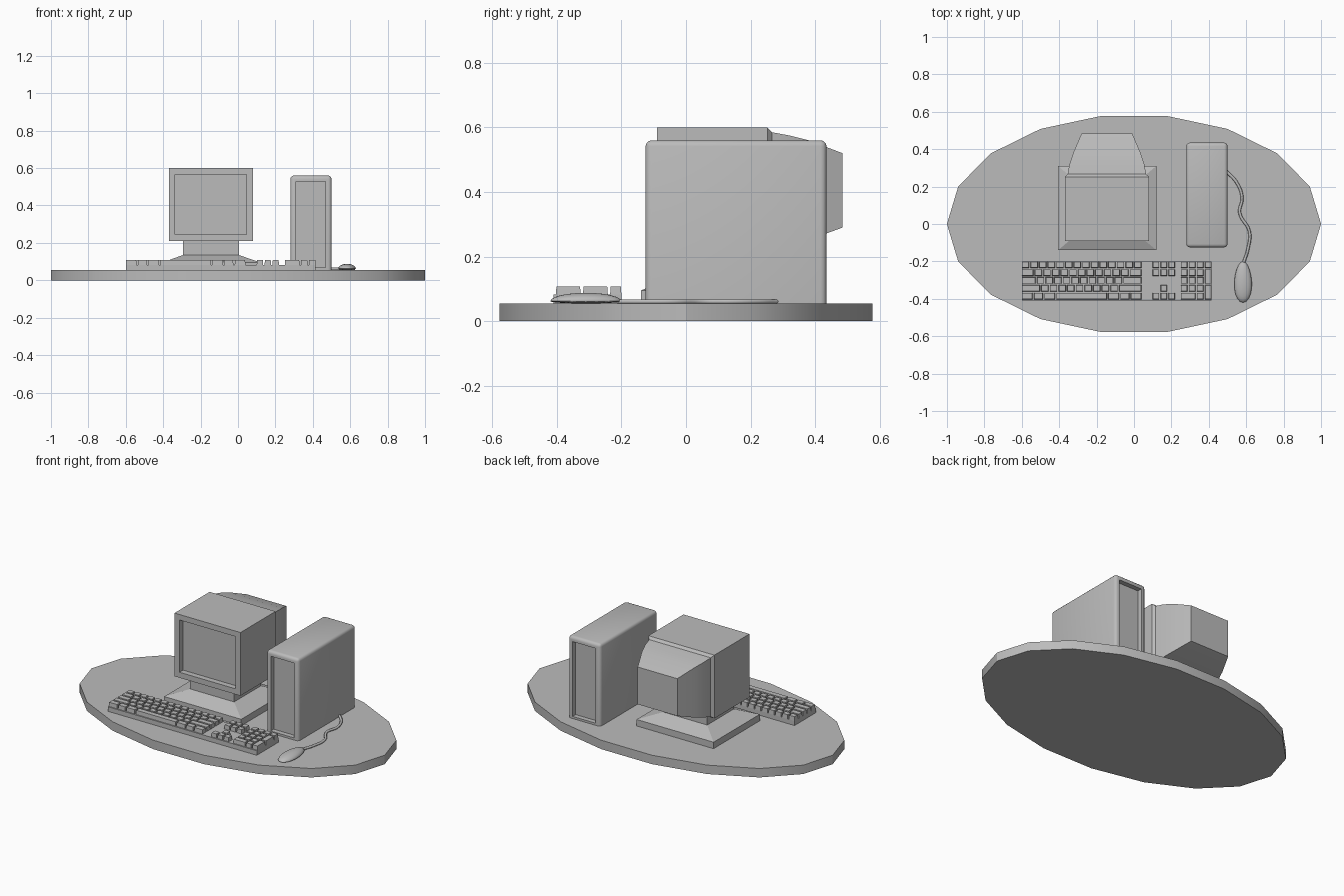
import bpy, bmesh, math
from mathutils import Vector

if "Cube" in bpy.data.objects:
    bpy.data.objects.remove(bpy.data.objects["Cube"], do_unlink=True)

grey = bpy.data.materials.new("plain grey")
grey.use_nodes = True
GREY = (0.5, 0.5, 0.5, 1)
grey.diffuse_color = GREY
grey.node_tree.nodes["Principled BSDF"].inputs["Base Color"].default_value = GREY
DESK = 0.055


def finish(bm, name, angle=32):
    bmesh.ops.recalc_face_normals(bm, faces=bm.faces)
    mesh = bpy.data.meshes.new(name)
    bm.to_mesh(mesh)
    bm.free()
    mesh.shade_smooth()
    mesh.set_sharp_from_angle(angle=math.radians(angle))
    mesh.materials.append(grey)
    obj = bpy.data.objects.new(name, mesh)
    bpy.context.collection.objects.link(obj)
    return obj


def loft(loops, bm=None):
    """Skin a row of equal point loops and cap both ends."""
    bm = bm or bmesh.new()
    rings = [[bm.verts.new(p) for p in loop] for loop in loops]
    for a, b in zip(rings, rings[1:]):
        for i in range(len(a)):
            j = (i + 1) % len(a)
            bm.faces.new((a[i], a[j], b[j], b[i]))
    bm.faces.new(rings[0])
    bm.faces.new(rings[-1])
    bmesh.ops.recalc_face_normals(bm, faces=bm.faces)
    return bm


def flat_rect(x0, x1, y0, y1, z):
    return [(x0, y0, z), (x1, y0, z), (x1, y1, z), (x0, y1, z)]


def upright_rect(x0, x1, z0, z1, y):
    return [(x0, y, z0), (x1, y, z0), (x1, y, z1), (x0, y, z1)]


def box(x0, x1, y0, y1, z0, z1, bm=None):
    return loft([flat_rect(x0, x1, y0, y1, z) for z in (z0, z1)], bm)


def recess(bm, side, border, depth):
    """Sink a panel into the outermost face looking along side (+1 back, -1 front)."""
    face = max((f for f in bm.faces if f.normal.y * side > 0.99),
               key=lambda f: f.calc_area())
    bmesh.ops.inset_region(bm, faces=[face], thickness=border, use_even_offset=True)
    new = bmesh.ops.extrude_discrete_faces(bm, faces=[face])["faces"]
    bmesh.ops.translate(bm, verts=new[0].verts[:], vec=(0, -side * depth, 0))


# Oval table top
oval = [(math.cos(math.tau * i / 18), 0.587 * math.sin(math.tau * i / 18)) for i in range(18)]
finish(loft([[(x, y, z) for x, y in oval] for z in (0, DESK)]), "table_top")

# Monitor housing with tapered tube cover and sunken screen
housing = loft([
    upright_rect(-0.37, 0.08, 0.21, 0.60, -0.09),
    upright_rect(-0.37, 0.08, 0.21, 0.60, 0.252),
    upright_rect(-0.355, 0.065, 0.222, 0.585, 0.266),
    upright_rect(-0.345, 0.055, 0.235, 0.575, 0.32),
    upright_rect(-0.325, 0.035, 0.252, 0.56, 0.38),
    upright_rect(-0.28, -0.01, 0.29, 0.52, 0.485)])
recess(housing, -1, 0.034, 0.035)
finish(housing, "monitor_housing")

# Monitor stand
finish(loft([flat_rect(-0.405, 0.12, -0.14, 0.31, DESK),
             flat_rect(-0.405, 0.12, -0.14, 0.31, 0.095),
             flat_rect(-0.295, 0.005, -0.045, 0.215, 0.135)]), "monitor_base", 8)
finish(box(-0.295, 0.005, -0.045, 0.215, 0.13, 0.212), "monitor_neck")

# Computer tower, rounded except underneath, with sunken front and back panels
tower = box(0.28, 0.5, -0.125, 0.435, DESK, 0.56)
edges = [e for e in tower.edges if any(v.co.z > 0.5 for v in e.verts)]
bmesh.ops.bevel(tower, geom=edges, offset=0.018, segments=3, profile=0.5, affect='EDGES')
tower.normal_update()
for side in (-1, 1):
    recess(tower, side, 0.013, 0.03)
finish(tower, "computer_tower")

# Keyboard body
finish(box(-0.6, 0.415, -0.41, -0.2, DESK, 0.083), "keyboard_body")

# Keyboard keys
PITCH, GAP = 0.042, 0.007
keys = bmesh.new()


def key(x0, x1, row, rows=1):
    top = -0.2 - row * PITCH
    bottom = top - rows * PITCH
    loft([flat_rect(x0, x1 - GAP, bottom + GAP, top, 0.083),
          flat_rect(x0 + 0.002, x1 - GAP - 0.002, bottom + GAP + 0.002, top - 0.002, 0.108)], keys)


def key_row(row, x0, widths):
    for w in widths:
        key(x0, x0 + w, row)
        x0 += w


U = 0.0457
main_rows = [[1] * 14,
             [1.5] + [1] * 11 + [1.5],
             [1.75] + [1] * 10 + [2.25],
             [2.25] + [1] * 9 + [2.75],
             [1.4, 1.2, 1.4, 6, 1.4, 1.2, 1.4]]
for row, widths in enumerate(main_rows):
    key_row(row, -0.6, [w * 0.647 / sum(widths) for w in widths])
for row in (0, 1, 4):
    key_row(row, 0.1, [0.042] * 3)
key(0.142, 0.184, 3)
for row in range(4):
    key_row(row, 0.25, [0.043] * 3)
key(0.25, 0.336, 4)
key(0.336, 0.379, 4)
key(0.379, 0.422, 0)
key(0.379, 0.422, 1, 2)
key(0.379, 0.422, 3, 2)
finish(keys, "keyboard_keys")

# Mouse: half an egg
mouse = bmesh.new()
bmesh.ops.create_uvsphere(mouse, u_segments=20, v_segments=12, radius=1)
for v in mouse.verts:
    taper = 1 - 0.12 * v.co.y
    v.co = Vector((0.583 + v.co.x * 0.047 * taper, -0.31 + v.co.y * 0.11,
                   0.062 + (v.co.z * 0.026 if v.co.z > 0 else v.co.z * 0.007)))
finish(mouse, "mouse", 60)

# Mouse cable from mouse to tower
curve = bpy.data.curves.new("mouse_cable", 'CURVE')
curve.dimensions = '3D'
curve.bevel_depth = 0.008
curve.bevel_resolution = 1
curve.resolution_u = 6
path = [(0.585, -0.21), (0.61, -0.13), (0.617, -0.04), (0.565, 0.06),
        (0.578, 0.14), (0.55, 0.22), (0.49, 0.285)]
spline = curve.splines.new('BEZIER')
spline.bezier_points.add(len(path) - 1)
for p, (x, y) in zip(spline.bezier_points, path):
    p.co = (x, y, 0.061)
    p.handle_left_type = p.handle_right_type = 'AUTO'
curve.materials.append(grey)
cable = bpy.data.objects.new("mouse_cable", curve)
bpy.context.collection.objects.link(cable)
